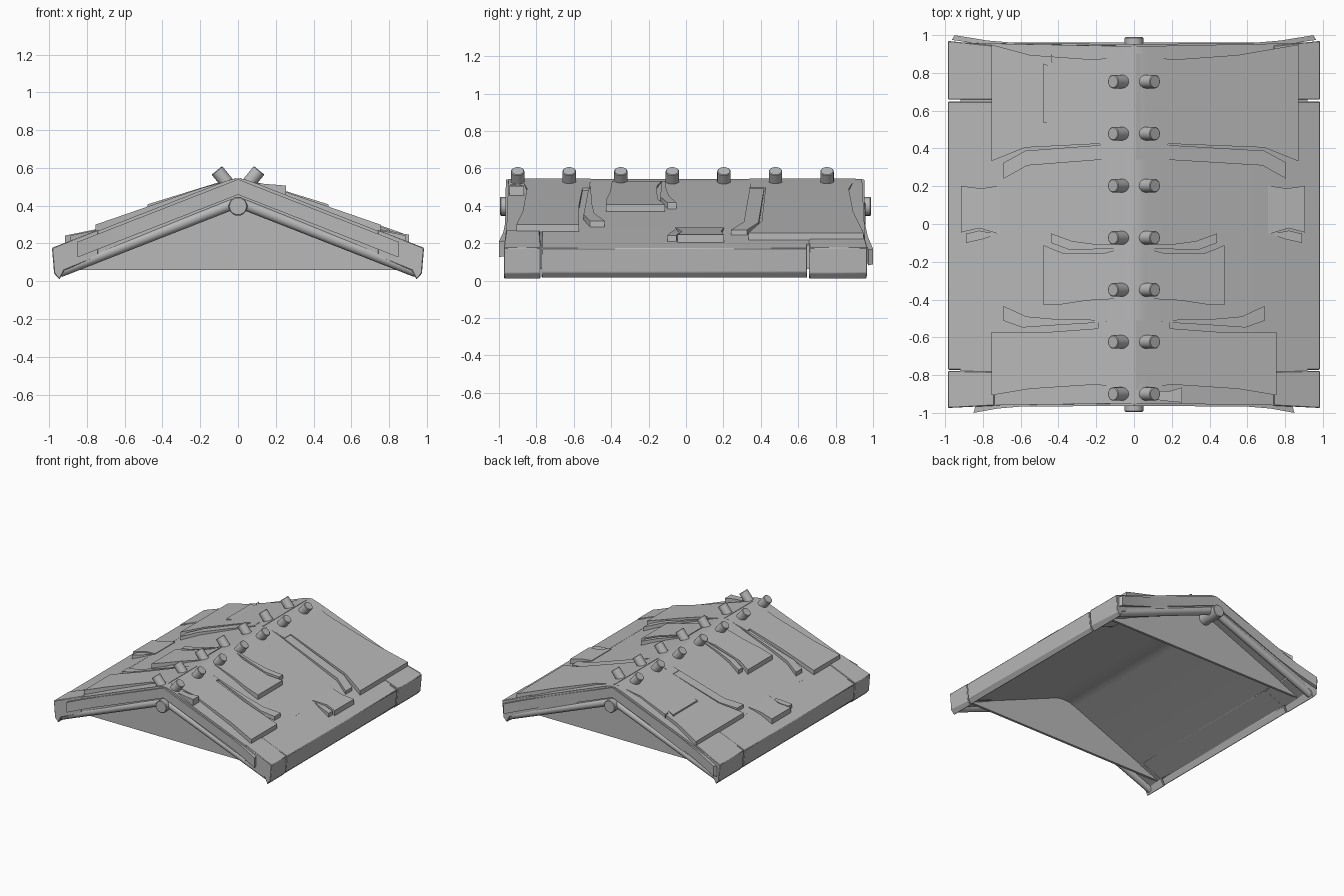
import bpy
import bmesh
from mathutils import Vector

cube = bpy.data.objects.get("Cube")
if cube:
    bpy.data.objects.remove(cube, do_unlink=True)

grey = bpy.data.materials.new("stone grey")
grey.use_nodes = True
grey.diffuse_color = (0.48, 0.48, 0.48, 1)
bsdf = grey.node_tree.nodes["Principled BSDF"]
bsdf.inputs["Base Color"].default_value = grey.diffuse_color
bsdf.inputs["Roughness"].default_value = 0.8

SIDES = (("left", 1), ("right", -1))
PITCH = 0.39
RIDGE_TOP = 0.546


def slope(x):
    """Height of the roof plane at distance x from the ridge."""
    return 0.556 - PITCH * abs(x)


def ceiling(x):
    """Height of the underside at distance x from the ridge."""
    return 0.44 - 0.41 * abs(x)


def finish(name, bm, bevel=0):
    bmesh.ops.recalc_face_normals(bm, faces=bm.faces)
    mesh = bpy.data.meshes.new(name)
    bm.to_mesh(mesh)
    bm.free()
    mesh.materials.append(grey)
    ob = bpy.data.objects.new(name, mesh)
    bpy.context.collection.objects.link(ob)
    if bevel:
        mod = ob.modifiers.new("soft edges", "BEVEL")
        mod.width, mod.segments = bevel, 1
    bpy.ops.object.select_all(action="DESELECT")
    ob.select_set(True)
    bpy.context.view_layer.objects.active = ob
    bpy.ops.object.shade_smooth_by_angle(angle=0.5)


def prism(name, ring_a, ring_b, bevel=0):
    """Solid between two matching rings of points."""
    bm = bmesh.new()
    a = [bm.verts.new(p) for p in ring_a]
    b = [bm.verts.new(p) for p in ring_b]
    bm.faces.new(a)
    bm.faces.new(b)
    for i in range(len(a)):
        j = (i + 1) % len(a)
        bm.faces.new((a[i], a[j], b[j], b[i]))
    finish(name, bm, bevel)


def cylinder(name, start, end, radius, bevel=0):
    start, end = Vector(start), Vector(end)
    axis = end - start
    bm = bmesh.new()
    bmesh.ops.create_cone(bm, cap_ends=True, segments=20, radius1=radius,
                          radius2=radius, depth=axis.length)
    bm.transform(axis.to_track_quat("Z", "Y").to_matrix().to_4x4())
    bmesh.ops.translate(bm, verts=bm.verts, vec=(start + end) / 2)
    finish(name, bm, bevel)


def sheet(name, s, outline, low, high, rise=0.0):
    """Plank lying along the slope; its top may rise towards the eave."""
    xs = [x for x, y in outline]
    x0, span = min(xs), max(xs) - min(xs)

    def top(x):
        return min(RIDGE_TOP, slope(x) + high + rise * (x - x0) / span)
    prism(name, [(s * x, y, slope(x) + low) for x, y in outline],
          [(s * x, y, top(x)) for x, y in outline])


def shingle(name, s, outline, thick=0.033):
    sheet(name, s, outline, -0.03, 0.005, rise=thick)


# Main roof shell with a softened ridge
half = [(0.92, slope(0.92)), (0.08, slope(0.08)), (0.045, 0.536), (0.018, 0.543)]
under = [(0.92, ceiling(0.92)), (0.1, ceiling(0.1)), (0.05, 0.415)]
section = half + [(-x, z) for x, z in reversed(half)]
section += [(-x, z) for x, z in under] + [(0, 0.42)] + list(reversed(under))


def end_y(y, x):
    return y + (0.02 if y > 0 else -0.015) * abs(x) ** 2


prism("roof_shell", [(x, end_y(-0.95, x), z) for x, z in section],
      [(x, end_y(0.942, x), z) for x, z in section])

# Eave boards and corner blocks: one profile, three lengths on each side
eave = [(0.74, slope(0.74)), (0.985, slope(0.985)), (0.974, 0.046), (0.945, 0.014),
        (0.92, ceiling(0.92)), (0.74, ceiling(0.74))]


def eave_piece(name, s, y0, y1, skew0=0, skew1=0, grow=0.0):
    ring = [(x, z + (grow if i < 2 else -grow)) for i, (x, z) in enumerate(eave)]
    prism(name, [(s * x, y0 + skew0 * (x - 0.74), z) for x, z in ring],
          [(s * x, y1 + skew1 * (x - 0.74), z) for x, z in ring], 0.004)


for side, s in SIDES:
    eave_piece(side + "_eave_board", s, -0.772, 0.648, grow=0.001)
    eave_piece(side + "_front_corner_block", s, -0.962, -0.782, -0.05, 0.02, 0.005)
    eave_piece(side + "_back_corner_block", s, 0.658, 0.945, 0, 0.1, 0.005)

    # Flared rake boards on both gable ends
    sheet(side + "_front_rake_board", s,
          [(0, -0.92), (0, -0.963), (0.6, -0.967), (0.72, -0.977), (0.85, -1.0),
           (0.835, -0.95), (0.6, -0.92)], -0.098, -0.016)
    sheet(side + "_back_rake_board", s,
          [(0, 0.92), (0, 0.953), (0.6, 0.957), (0.78, 0.972), (0.95, 1.0),
           (0.965, 0.975), (0.6, 0.92)], -0.098, -0.016)

    # Round rake poles under the boards, and the gable walls set in behind them
    for end, y in (("front", -0.935), ("back", 0.93)):
        cylinder(f"{side}_{end}_rake_pole", (0, y, 0.42), (s * 0.945, y, 0.05), 0.03)

    # Pegs along the ridge
    for i in range(7):
        y = -0.9 + 0.2757 * i
        cylinder(f"{side}_ridge_peg_{i + 1}", (s * 0.02, y, 0.475),
                 (s * 0.112, y, 0.587), 0.036, 0.004)

    # Large front shingle and its split edge
    shingle(side + "_front_shingle", s,
            [(0.01, -0.51), (0.19, -0.515), (0.19, -0.553), (0.45, -0.572),
             (0.755, -0.572), (0.755, -0.907), (0.55, -0.873), (0.2, -0.85),
             (0.01, -0.878)])
    shingle(side + "_front_splinter", s,
            [(0.15, -0.508), (0.4, -0.505), (0.57, -0.49), (0.69, -0.435),
             (0.69, -0.513), (0.59, -0.548), (0.4, -0.535), (0.15, -0.52)], 0.028)

    # Middle shingle and its split edge
    shingle(side + "_middle_shingle", s,
            [(0.07, -0.13), (0.16, -0.155), (0.38, -0.153), (0.48, -0.112),
             (0.48, -0.428), (0.38, -0.425), (0.25, -0.405), (0.07, -0.395)])
    shingle(side + "_middle_splinter", s,
            [(0.07, -0.11), (0.22, -0.105), (0.33, -0.09), (0.44, -0.05),
             (0.44, -0.1), (0.34, -0.137), (0.07, -0.13)], 0.028)

    # Large back shingle, wider on the left
    w = 0.87 if s > 0 else 0.755
    t = w - 0.065
    shingle(side + "_back_shingle", s,
            [(0.01, 0.905), (0.2, 0.87), (0.55, 0.895), (w, 0.95), (w, 0.333),
             (w - 0.18, 0.405), (0.18, 0.425), (0.18, 0.345), (0.01, 0.34)])
    shingle(side + "_back_splinter", s,
            [(0.1, 0.345), (0.18, 0.34), (w - 0.19, 0.31), (t, 0.24), (t, 0.325),
             (w - 0.18, 0.388), (0.18, 0.418), (0.1, 0.418)], 0.024)

    # Small shingle near the eave
    d = 0.0 if s > 0 else 0.012
    shingle(side + "_small_shingle", s,
            [(0.71, 0.203), (0.81, 0.188), (0.905 + d, 0.202), (0.905 + d, -0.045),
             (0.82, -0.022), (0.71, -0.055)], 0.038)
    shingle(side + "_small_splinter", s,
            [(0.74, -0.05), (0.82, -0.035), (0.89, -0.052), (0.89, -0.1),
             (0.8, -0.08), (0.74, -0.06)], 0.028)

# Half-buried extra shingles
sheet("right_buried_shingle", -1,
      [(0.4, 0.82), (0.48, 0.85), (0.48, 0.535), (0.4, 0.53)], -0.02, 0.017, rise=0.021)
sheet("right_buried_splinter", -1,
      [(0.4, 0.835), (0.44, 0.9), (0.44, 0.86), (0.4, 0.82)], -0.02, 0.017, rise=0.016)
sheet("left_buried_shingle", 1,
      [(0.11, -0.885), (0.19, -0.885), (0.255, -0.865), (0.255, -0.945),
       (0.19, -0.94), (0.11, -0.93)], -0.03, 0.005, rise=0.045)

# Inset gable walls, each with a ridge pole stub in front
triangle = [(-0.925, 0.06), (0.925, 0.06), (0, ceiling(0))]
for end, wall, tip in (("front", -0.82, -0.995), ("back", 0.81, 0.99)):
    prism(end + "_gable", [(x, wall - 0.01, z) for x, z in triangle],
          [(x, wall + 0.01, z) for x, z in triangle])
    cylinder(end + "_ridge_pole", (0, wall, 0.397), (0, tip, 0.397), 0.05, 0.005)
